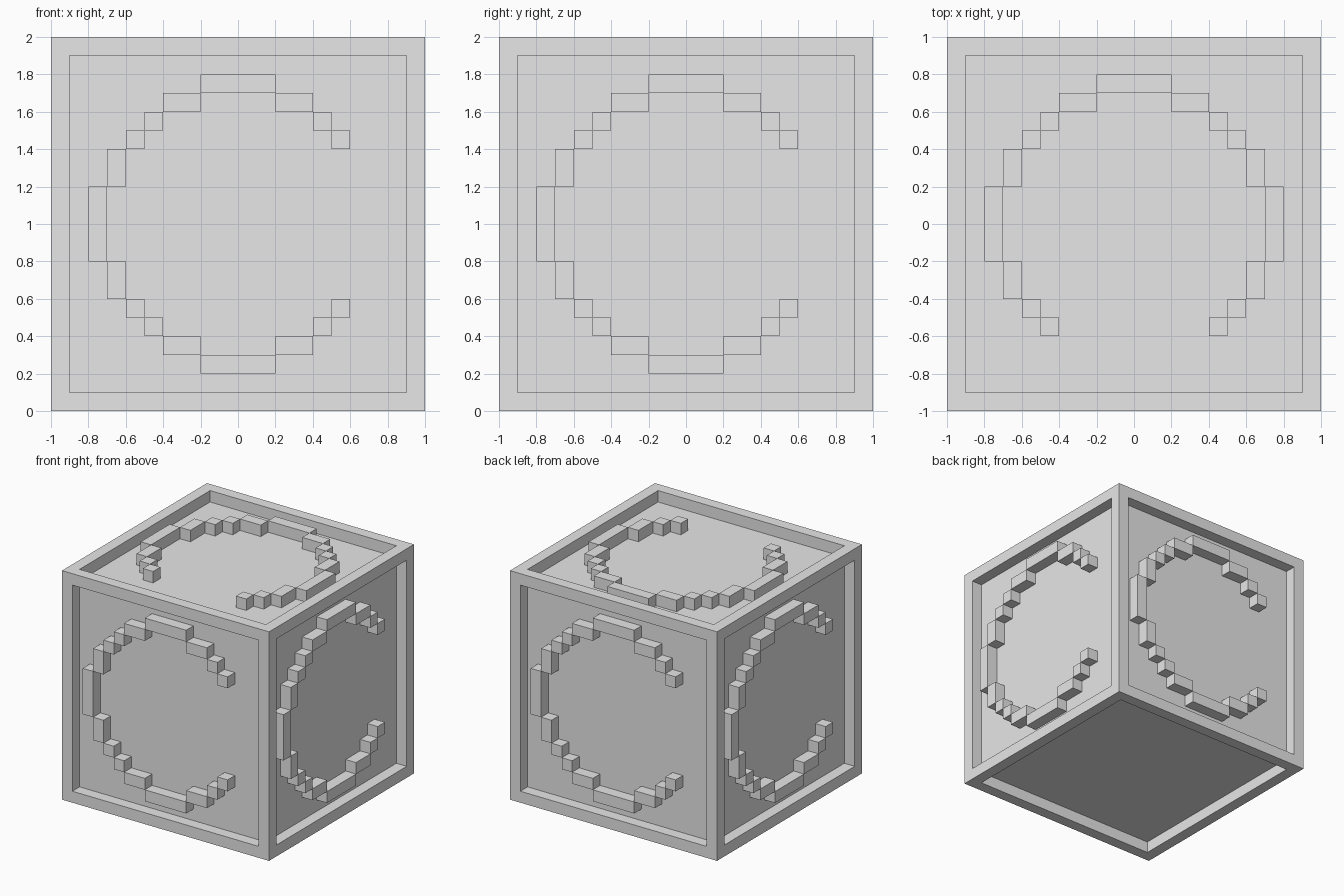
import bpy
import bmesh
from math import radians
from mathutils import Matrix, Vector

HALF = 1.0    # half the cube's side
STEP = 0.1    # rim width, recess depth and ring thickness

cube = bpy.data.objects.get("Cube")
if cube:
    bpy.data.objects.remove(cube, do_unlink=True)

grey = bpy.data.materials.new("plain_grey")
grey.use_nodes = True
colour = (0.8, 0.8, 0.8, 1)
grey.diffuse_color = colour
grey.node_tree.nodes["Principled BSDF"].inputs["Base Color"].default_value = colour


def add_object(name, bm):
    mesh = bpy.data.meshes.new(name)
    bm.to_mesh(mesh)
    bm.free()
    mesh.materials.append(grey)
    obj = bpy.data.objects.new(name, mesh)
    bpy.context.collection.objects.link(obj)
    return obj


def add_box(bm, low, high):
    low, high = Vector(low), Vector(high)
    matrix = Matrix.Translation((low + high) / 2) @ Matrix.Diagonal((*(high - low), 1))
    bmesh.ops.create_cube(bm, size=1, matrix=matrix)


# Cube with a square rim around a sunken panel on all six sides
bm = bmesh.new()
bmesh.ops.create_cube(bm, size=2 * HALF)
panels = bm.faces[:]
bmesh.ops.inset_individual(bm, faces=panels, thickness=STEP, use_even_offset=True)
bmesh.ops.inset_individual(bm, faces=panels, thickness=0, depth=-STEP)
add_object("rimmed_cube", bm).location.z = HALF

# Upper half of the stepped open ring: (left, right, bottom, top) in steps
RING_STEPS = [
    (-8, -7, 0, 2), (-7, -6, 2, 4), (-6, -5, 4, 5), (-5, -4, 5, 6), (-4, -2, 6, 7),
    (-2, 2, 7, 8), (2, 4, 6, 7), (4, 5, 5, 6), (5, 6, 4, 5),
]


def add_ring(name, rotation):
    """Raised ring, flush with the rim; drawn on the front, then turned."""
    bm = bmesh.new()
    for left, right, bottom, top in RING_STEPS:
        if bottom == 0:      # the middle bar spans both halves
            spans = [(-top, top)]
        else:
            spans = [(bottom, top), (-top, -bottom)]
        for low, high in spans:
            add_box(bm, (left * STEP, -HALF, low * STEP),
                    (right * STEP, -HALF + STEP, high * STEP))
    bm.transform(Matrix.Translation((0, 0, HALF)) @ rotation)
    add_object(name, bm)


# One ring on each upright side, each a quarter turn from the last
for turn, side in enumerate(("front", "left", "back", "right")):
    add_ring(side + "_ring", Matrix.Rotation(radians(90 * turn), 4, "Z"))

# Top ring, opening towards the front
tip_up = Matrix.Rotation(radians(-90), 4, "X")
add_ring("top_ring", Matrix.Rotation(radians(-90), 4, "Z") @ tip_up)
